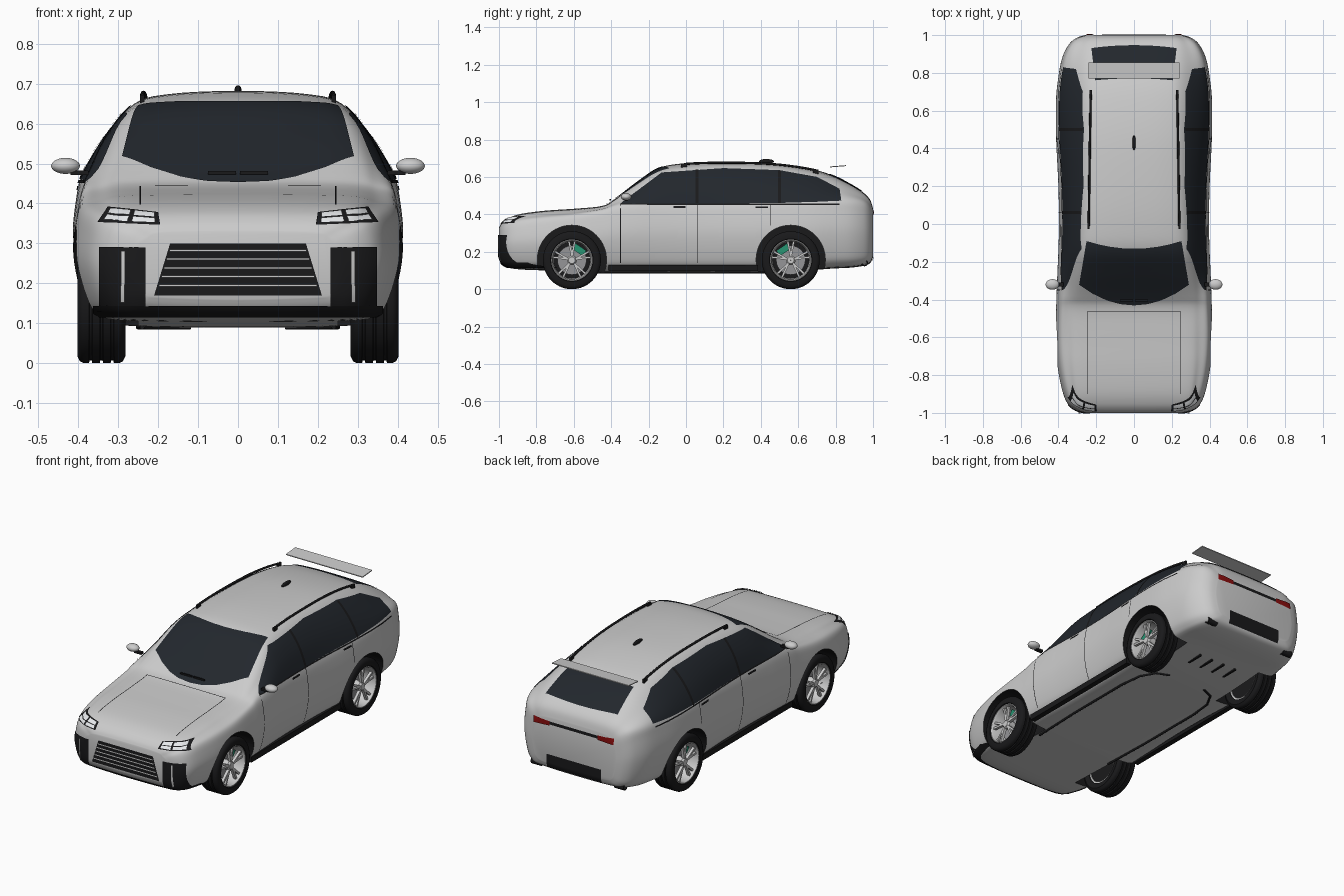
import bpy, bmesh, math
from mathutils import Vector
from mathutils.bvhtree import BVHTree

if "Cube" in bpy.data.objects:
    bpy.data.objects.remove(bpy.data.objects["Cube"])


def material(name, rgb):
    m = bpy.data.materials.new(name)
    m.diffuse_color = (*rgb, 1)
    m.use_nodes = True
    m.node_tree.nodes["Principled BSDF"].inputs["Base Color"].default_value = m.diffuse_color
    return m


BLACK = material("black_trim", (.01, .01, .011))
GLASS = material("dark_glass", (.016, .02, .026))
RED = material("red_lens", (.25, .004, .004))
GREEN = material("green_caliper", (.02, .3, .17))
WHITE = material("lamp_lens", (.8, .82, .84))
STEEL = material("steel", (.3, .3, .31))


def smooth(ob, angle=35):
    bpy.ops.object.select_all(action='DESELECT')
    ob.select_set(True)
    bpy.context.view_layer.objects.active = ob
    bpy.ops.object.shade_smooth_by_angle(angle=math.radians(angle))


def make(name, verts, faces, mat=None, closed=True):
    me = bpy.data.meshes.new(name)
    me.from_pydata([tuple(v) for v in verts], [], faces)
    if closed:
        bm = bmesh.new()
        bm.from_mesh(me)
        bmesh.ops.recalc_face_normals(bm, faces=bm.faces)
        bm.to_mesh(me)
        bm.free()
    ob = bpy.data.objects.new(name, me)
    bpy.context.collection.objects.link(ob)
    if mat:
        me.materials.append(mat)
    smooth(ob)
    return ob


def box(name, loc, size, mat=None, rot=(0, 0, 0)):
    bpy.ops.mesh.primitive_cube_add(size=1, location=loc, rotation=rot)
    ob = bpy.context.object
    ob.name, ob.scale = name, size
    if mat:
        ob.data.materials.append(mat)
    return ob


def ball(name, loc, size, mat=None):
    bpy.ops.mesh.primitive_uv_sphere_add(segments=24, ring_count=14, location=loc)
    ob = bpy.context.object
    ob.name, ob.scale = name, size
    if mat:
        ob.data.materials.append(mat)
    smooth(ob, 60)


def revolve(name, profile, c, s, mat=None, seg=48):
    """Closed (r, x) profile spun round the x axis; s flips it for the left side."""
    n = len(profile)
    verts = [(c[0] + s * x, c[1] + r * math.cos(t), c[2] + r * math.sin(t))
             for t in [2 * math.pi * i / seg for i in range(seg)] for r, x in profile]
    faces = [(i * n + j, i * n + (j + 1) % n, (i + 1) % seg * n + (j + 1) % n, (i + 1) % seg * n + j)
             for i in range(seg) for j in range(n)]
    return make(name, verts, faces, mat)


def tube(name, pts, r, mat):
    cu = bpy.data.curves.new(name, 'CURVE')
    cu.dimensions, cu.bevel_depth, cu.bevel_resolution, cu.use_fill_caps = '3D', r, 2, True
    sp = cu.splines.new('POLY')
    sp.points.add(len(pts) - 1)
    for p, q in zip(sp.points, pts):
        p.co = (*q, 1)
    cu.materials.append(mat)
    bpy.context.collection.objects.link(bpy.data.objects.new(name, cu))


def catmull(p, closed, k):
    """Smooth curve through tuples or vectors, k steps per span."""
    n, out = len(p), []
    for i in range(n if closed else n - 1):
        g = [p[(i + d) % n] if closed else p[min(max(i + d, 0), n - 1)] for d in (-1, 0, 1, 2)]
        for j in range(k):
            t = j / k
            out.append([.5 * (2 * b + (c - a) * t + (2 * a - 5 * b + 4 * c - d) * t * t
                              + (3 * b - a - 3 * c + d) * t ** 3) for a, b, c, d in zip(*g)])
    return out if closed else out + [list(p[-1])]


# Body stations: y, half width, floor z, belt z, top z, roof half width
STATIONS = [
    (-1, .26, .16, .30, .33, .20), (-.985, .31, .135, .325, .354, .24),
    (-.95, .352, .115, .345, .38, .28), (-.88, .38, .105, .365, .403, .29),
    (-.75, .405, .10, .38, .42, .30), (-.6, .415, .095, .395, .43, .30),
    (-.45, .412, .09, .42, .445, .30), (-.38, .41, .09, .44, .482, .30),
    (-.25, .405, .09, .46, .58, .285), (-.14, .40, .09, .465, .65, .272),
    (0, .397, .09, .465, .674, .265), (.2, .40, .09, .465, .682, .26),
    (.45, .412, .09, .47, .675, .255), (.65, .413, .10, .475, .647, .25),
    (.78, .40, .11, .48, .61, .24), (.88, .38, .115, .475, .56, .235),
    (.95, .345, .125, .46, .515, .23), (.985, .305, .14, .43, .477, .22),
    (1, .26, .17, .385, .43, .20)]


def section(y, w, zb, zs, zt, rw):
    h, g = zs - zb, zt - zs
    half = [(0, zb), (.7 * w, zb + .005), (.88 * w, zb + .08 * h), (.955 * w, zb + .25 * h),
            (w, zb + .55 * h), (.98 * w, zb + .83 * h), (.94 * w, zs),
            ((.94 * w + rw) / 2 + .07 * g, zs + .45 * g), (rw, zt - .15 * g), (.65 * rw, zt - .035 * g), (0, zt)]
    return [(x, y, z) for x, z in catmull(half + [(-x, z) for x, z in half[9:0:-1]], True, 5)]


rings = [section(*s) for s in catmull(STATIONS, False, 5)]
n = len(rings[0])
faces = [(i * n + j, i * n + (j + 1) % n, (i + 1) * n + (j + 1) % n, (i + 1) * n + j)
         for i in range(len(rings) - 1) for j in range(n)]
faces += [tuple(range(n)), tuple((len(rings) - 1) * n + j for j in range(n))]
body = make("body_shell", [v for r in rings for v in r], faces)
body.data.materials.append(None)
bvh = BVHTree.FromPolygons([v.co for v in body.data.vertices], [tuple(p.vertices) for p in body.data.polygons])


def project(view, a, b, s, off):
    """Drop a 2D point seen in a view onto the body, lifted by off."""
    o, d = {'side': ((s * 2, a, b), (-s, 0, 0)), 'top': ((s * a, b, 2), (0, 0, -1)),
            'front': ((s * a, -2, b), (0, 1, 0)), 'back': ((s * a, 2, b), (0, -1, 0))}[view]
    o, d = Vector(o), Vector(d)
    p, nrm, _, _ = bvh.ray_cast(o, d)
    if p is None:
        p, nrm, _, _ = bvh.find_nearest(o + d)
    return p + nrm * (off if nrm.dot(d) < 0 else -off)


def patch(name, lower, upper, view, mat, off=.003, s=1, k=8, rows=10):
    """Skin stretched between two outlines and laid on the body."""
    def fine(l):
        return [Vector(a).lerp(Vector(b), j / k) for a, b in zip(l, l[1:]) for j in range(k)] + [Vector(l[-1])]
    lo, up = fine(lower), fine(upper)
    m = len(lo)
    verts = [project(view, *a.lerp(b, r / rows), s, off) for r in range(rows + 1) for a, b in zip(lo, up)]
    quads = [(r * m + j, r * m + j + 1, (r + 1) * m + j + 1, (r + 1) * m + j) for r in range(rows) for j in range(m - 1)]
    return make(name, verts, quads, mat)


def rect(name, a0, a1, b0, b1, view, mat, off=.003, s=1):
    return patch(name, [(a0, b0), (a1, b0)], [(a0, b1), (a1, b1)], view, mat, off, s, 12, 10)


# Windscreen, rear window
xs = [-1, -.75, -.5, -.25, 0, .25, .5, .75, 1]
patch("windscreen", [(.29 * x, -.43 + .11 * x * x) for x in xs],
      [(.25 * x, -.13 + .04 * x * x) for x in xs], 'top', GLASS, k=4, rows=16)
patch("rear_window", [(.225 * x, .945 - .015 * x * x) for x in xs],
      [(.205 * x, .77 - .01 * x * x) for x in xs], 'top', GLASS, k=4, rows=14)

# Nose: grille, slats, bumper strip
patch("grille", [(-.21, .17), (.21, .17)], [(-.17, .30), (.17, .30)], 'front', BLACK, .003, 1, 24, 10)
for i in range(5):
    z = .192 + i * .022
    w = .205 - (z - .17) * .3
    rect("grille_slat", -w, w, z, z + .005, 'front', None, .008)
patch("bumper_strip", [(-.36, .118), (0, .118), (.36, .118)], [(-.36, .145), (0, .145), (.36, .145)],
      'front', BLACK, .004, 1, 16, 4)
rect("bonnet_line", -.245, .245, -.463, -.459, 'top', BLACK, .002)

# Tail: lamp bar and lower panel
rect("tail_lamp_bar", -.24, .24, .395, .412, 'back', BLACK)
rect("tail_lower_panel", -.17, .17, .15, .225, 'back', BLACK)

for s in (1, -1):
    # Side glass and its pillars
    patch("side_glass", [(-.35, .455), (-.13, .456), (.2, .457), (.5, .46), (.7, .466), (.83, .472)],
          [(-.34, .465), (-.13, .622), (.2, .645), (.5, .634), (.7, .598), (.82, .535)], 'side', GLASS, .003, s)
    for y, z in ((.06, .635), (.5, .63)):
        rect("window_pillar", y - .008, y + .008, .458, z, 'side', BLACK, .005, s)
    rect("window_sill_trim", -.35, .82, .45, .457, 'side', BLACK, .004, s)
    # Door seams, handles and bonnet edge
    for y, z in ((-.35, .14), (.06, .14), (.45, .34)):
        rect("door_seam", y - .002, y + .002, z, .452, 'side', BLACK, .002, s)
    for y in (-.035, .405):
        rect("door_handle", y - .033, y + .033, .432, .442, 'side', BLACK, .006, s)
    rect("bonnet_edge_line", .243, .247, -.9, -.46, 'top', BLACK, .002, s)
    # Headlamp frame with four lenses
    A, B, C, D = [Vector(p) for p in ((.195, .345), (.35, .352), (.325, .39), (.2, .376))]
    patch("headlamp_frame", [A, B], [D, C], 'front', BLACK, .003, s)
    def inside(u, v):
        return A.lerp(B, u).lerp(D.lerp(C, u), v)
    for u in (.08, .53):
        for v in (.12, .54):
            patch("headlamp_lens", [inside(u, v), inside(u + .38, v)],
                  [inside(u, v + .34), inside(u + .38, v + .34)], 'front', WHITE, .006, s)
    # Corner vent, tail lamp, exhaust
    rect("corner_vent", .232, .345, .145, .29, 'front', BLACK, .004, s)
    rect("vent_fin", .281, .29, .155, .28, 'front', None, .01, s)
    patch("tail_lamp", [(.15, .39), (.25, .385)], [(.15, .415), (.25, .42)], 'back', RED, .006, s)
    revolve("exhaust_tip", [(.012, -.03), (.018, -.03), (.018, .03), (.012, .03)],
            (s * .26, .955, .14), s, BLACK, 16)
    # Door mirror and arm
    ball("door_mirror", (s * .432, -.32, .494), (.036, .028, .02))
    box("mirror_arm", (s * .397, -.32, .477), (.045, .02, .012), BLACK)
    # Roof rail, standing on two feet
    rail = [project('top', .235 - .01 * i / 14, -.01 + .05 * i, s, .014) for i in range(15)]
    tube("roof_rail", rail, .006, BLACK)
    for p in (rail[0], rail[14]):
        box("rail_foot", p - Vector((0, 0, .008)), (.011, .03, .022), BLACK)
    # Sill and underfloor trim
    box("side_sill", (s * .36, -.015, .112), (.03, .8, .032), BLACK)
    tube("underfloor_trim", [(s * x, y, .09) for x, y in
         ((.24, -.5), (.25, -.2), (.25, .2), (.235, .33), (.19, .41), (.12, .44))], .006, BLACK)
    for x in (.04, .12):
        box("underfloor_slot", (s * x, .65, .1), (.012, .1, .012), BLACK)
    box("wiper", (s * .04, -.405, .477), (.07, .008, .008), BLACK)

    # Wheels: tyre, rim, spokes, brake
    for y, lean in ((-.61, 1), (.56, -1)):
        c = (s * .342, y, .155)
        tread = [(.155, .045)]
        for x in (.027, 0, -.027):
            tread += [(.155, x + .004), (.148, x + .003), (.148, x - .003), (.155, x - .004)]
        revolve("tyre", [(.108, .05), (.114, .059), (.138, .06), (.15, .054)] + tread +
                [(.155, -.045), (.15, -.054), (.138, -.06), (.108, -.055)], c, s, BLACK, 56)
        revolve("rim", [(.112, .054), (.107, .055), (.101, .045), (.098, -.05), (.108, -.05)], c, s)
        revolve("wheel_hub", [(.0005, .046), (.018, .046), (.026, .036), (.026, 0), (.0005, 0)], c, s, None, 24)
        revolve("brake_disc", [(.02, -.005), (.078, -.005), (.078, -.015), (.02, -.015)], c, s, STEEL)
        revolve("wheel_back", [(.0005, -.04), (.1, -.04), (.1, -.045), (.0005, -.045)], c, s, BLACK)
        for i in range(5):
            for d in (-.13, .13):
                t = math.pi / 2 + i * 2 * math.pi / 5 + d
                box("spoke", (c[0] + s * .036, y + .062 * math.cos(t), .155 + .062 * math.sin(t)),
                    (.016, .082, .011), None, (t + d * .5, 0, 0))
        t = math.pi / 2 - lean * .6
        box("brake_caliper", (c[0] + s * .002, y + .068 * math.cos(t), .155 + .068 * math.sin(t)),
            (.028, .035, .07), GREEN, (t, 0, 0))
        # Wheel arch cut, leaving a black liner
        bpy.ops.mesh.primitive_cylinder_add(vertices=64, radius=.185, depth=.25,
                                            location=(s * .375, y, .157), rotation=(0, math.pi / 2, 0))
        cut = bpy.context.object
        cut.name = "arch_cutter"
        cut.data.materials.append(BLACK)
        mod = body.modifiers.new("arch", 'BOOLEAN')
        mod.object, mod.operation, mod.solver = cut, 'DIFFERENCE', 'EXACT'
        mod.material_mode = 'TRANSFER'
        bpy.context.view_layer.objects.active = body
        bpy.ops.object.modifier_apply(modifier=mod.name)
        bpy.data.objects.remove(cut)

smooth(body)

# Spoiler plate above the tail, and roof fin
box("rear_spoiler", (0, .812, .657), (.48, .085, .005), None, (.08, 0, 0))
ball("antenna_fin", (0, .43, .683), (.009, .04, .013), BLACK)
